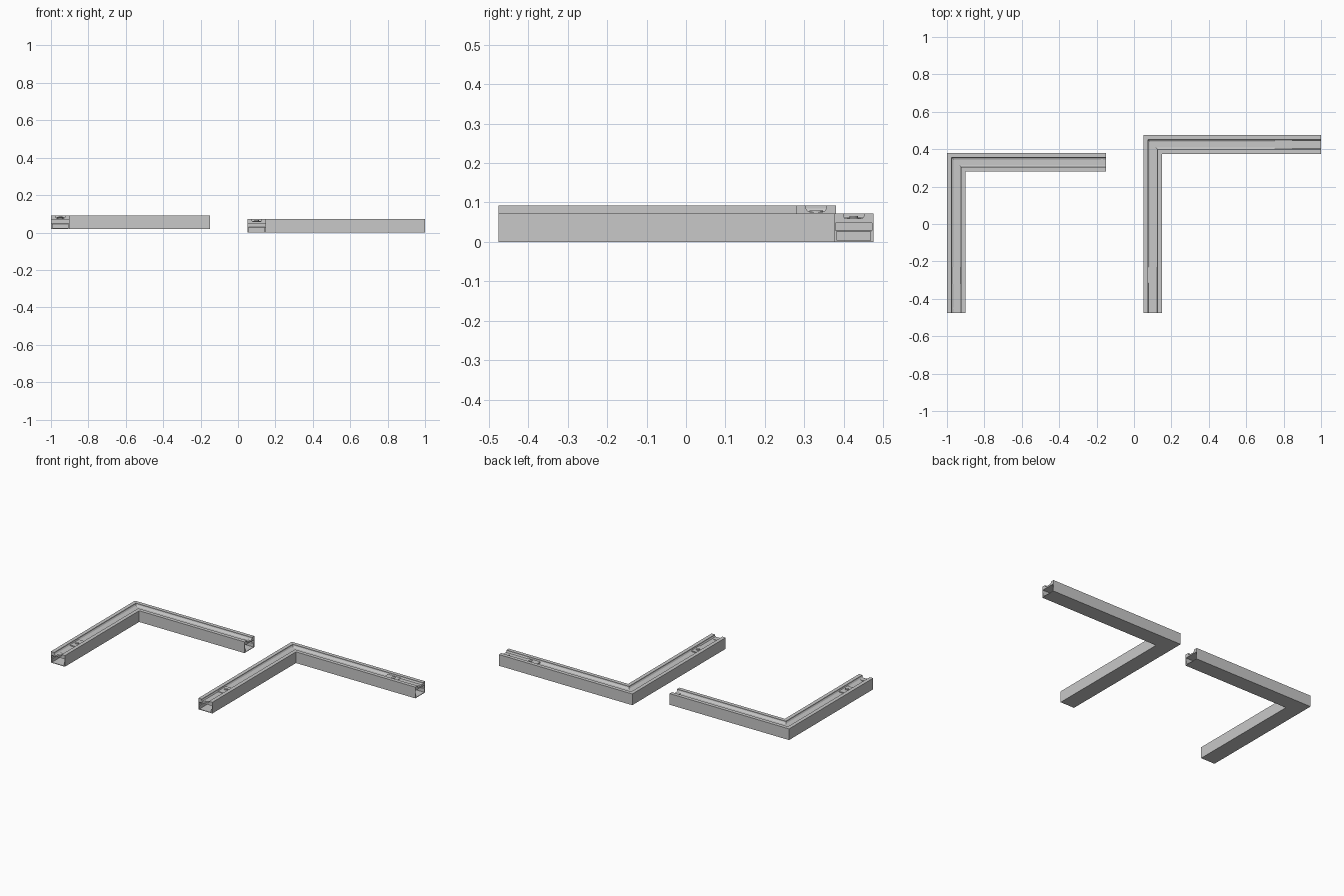
import bpy, bmesh
from mathutils import Vector

cube = bpy.data.objects.get("Cube")
if cube:
    bpy.data.objects.remove(cube)

grey = bpy.data.materials.new("light grey metal")
grey.use_nodes = True
colour = (0.58, 0.58, 0.58, 1)
grey.diffuse_color = colour
grey.node_tree.nodes["Principled BSDF"].inputs["Base Color"].default_value = colour


def finish(name, bm):
    bmesh.ops.recalc_face_normals(bm, faces=bm.faces)
    mesh = bpy.data.meshes.new(name)
    bm.to_mesh(mesh)
    bm.free()
    mesh.materials.append(grey)
    obj = bpy.data.objects.new(name, mesh)
    bpy.context.collection.objects.link(obj)
    return obj


def symmetric(half):
    """Complete a half cross-section by reflecting it."""
    return half + [(-u, v) for u, v in reversed(half)]


HEIGHT, FLOOR = 0.072, 0.056
# Outer section with a shallow round-cornered slot along the top
OUTER = symmetric([(0.016, FLOOR), (0.022, 0.059), (0.026, 0.065),
                   (0.026, HEIGHT), (0.05, HEIGHT), (0.05, 0)])
# Hollow section, narrowed by a ledge on each side
INNER = symmetric([(0.046, 0.048), (0.046, 0.029), (0.042, 0.026), (0.042, 0.004)])


def rail(name, corner, front_end, side_end, z):
    """Sweep the hollow section round a mitred right-angle corner."""
    stations = [(Vector((corner[0], front_end, z)), Vector((-1, 0, 0))),
                (Vector((corner[0], corner[1], z)), Vector((-1, 1, 0))),
                (Vector((side_end, corner[1], z)), Vector((0, 1, 0)))]
    bm = bmesh.new()
    caps = [[], []]
    for section in (OUTER, INNER):
        rings = [[bm.verts.new(p + d * u + Vector((0, 0, v))) for u, v in section]
                 for p, d in stations]
        n = len(section)
        for a, b in zip(rings, rings[1:]):
            for i in range(n):
                j = (i + 1) % n
                bm.faces.new((a[i], a[j], b[j], b[i]))
        for cap, ring in zip(caps, (rings[0], rings[-1])):
            cap += [bm.edges.get((ring[i], ring[(i + 1) % n])) for i in range(n)]
    for cap in caps:
        bmesh.ops.triangle_fill(bm, edges=cap, use_beauty=True)
    return finish(name, bm)


def plate(name, x0, x1, y0, y1, z, thick):
    bm = bmesh.new()
    bmesh.ops.create_cube(bm, size=1)
    for v in bm.verts:
        v.co = ((x0 + x1) / 2 + v.co.x * (x1 - x0),
                (y0 + y1) / 2 + v.co.y * (y1 - y0), z + (v.co.z + 0.5) * thick)
    finish(name, bm)


def screw(name, x, y, z, radius, thick):
    bm = bmesh.new()
    bmesh.ops.create_cone(bm, cap_ends=True, segments=20, radius1=radius,
                          radius2=radius, depth=thick)
    bmesh.ops.translate(bm, verts=bm.verts, vec=(x, y, z + thick / 2))
    finish(name, bm)


# The two corner rails
LEFT_Z = 0.02
rail("raised_corner_rail", (-0.95, 0.33), -0.475, -0.15, LEFT_Z)
rail("low_corner_rail", (0.1, 0.425), -0.475, 1.0, 0)

# Fittings in the slot of the raised rail
z = LEFT_Z + FLOOR
plate("raised_rail_contact_plate", -0.973, -0.927, -0.32, -0.23, z, 0.006)
screw("raised_rail_contact_screw", -0.95, -0.28, z, 0.011, 0.01)
screw("raised_rail_front_screw", -0.95, -0.45, z, 0.017, 0.004)
screw("raised_rail_side_screw", -0.17, 0.33, z, 0.017, 0.004)

# Fittings in the slot of the low rail
w = 0.024
plate("low_rail_front_plate", 0.1 - w, 0.1 + w, -0.315, -0.23, FLOOR, 0.006)
plate("low_rail_front_cover", 0.1 - w, 0.1 + w, -0.475, -0.315, FLOOR, 0.003)
screw("low_rail_front_contact_screw", 0.1, -0.265, FLOOR, 0.011, 0.01)
screw("low_rail_front_screw", 0.1, -0.45, FLOOR, 0.017, 0.006)
plate("low_rail_side_plate", 0.755, 0.845, 0.425 - w, 0.425 + w, FLOOR, 0.006)
plate("low_rail_side_cover", 0.845, 1.0, 0.425 - w, 0.425 + w, FLOOR, 0.003)
screw("low_rail_side_contact_screw", 0.81, 0.425, FLOOR, 0.011, 0.01)
screw("low_rail_side_screw", 0.975, 0.425, FLOOR, 0.017, 0.006)
